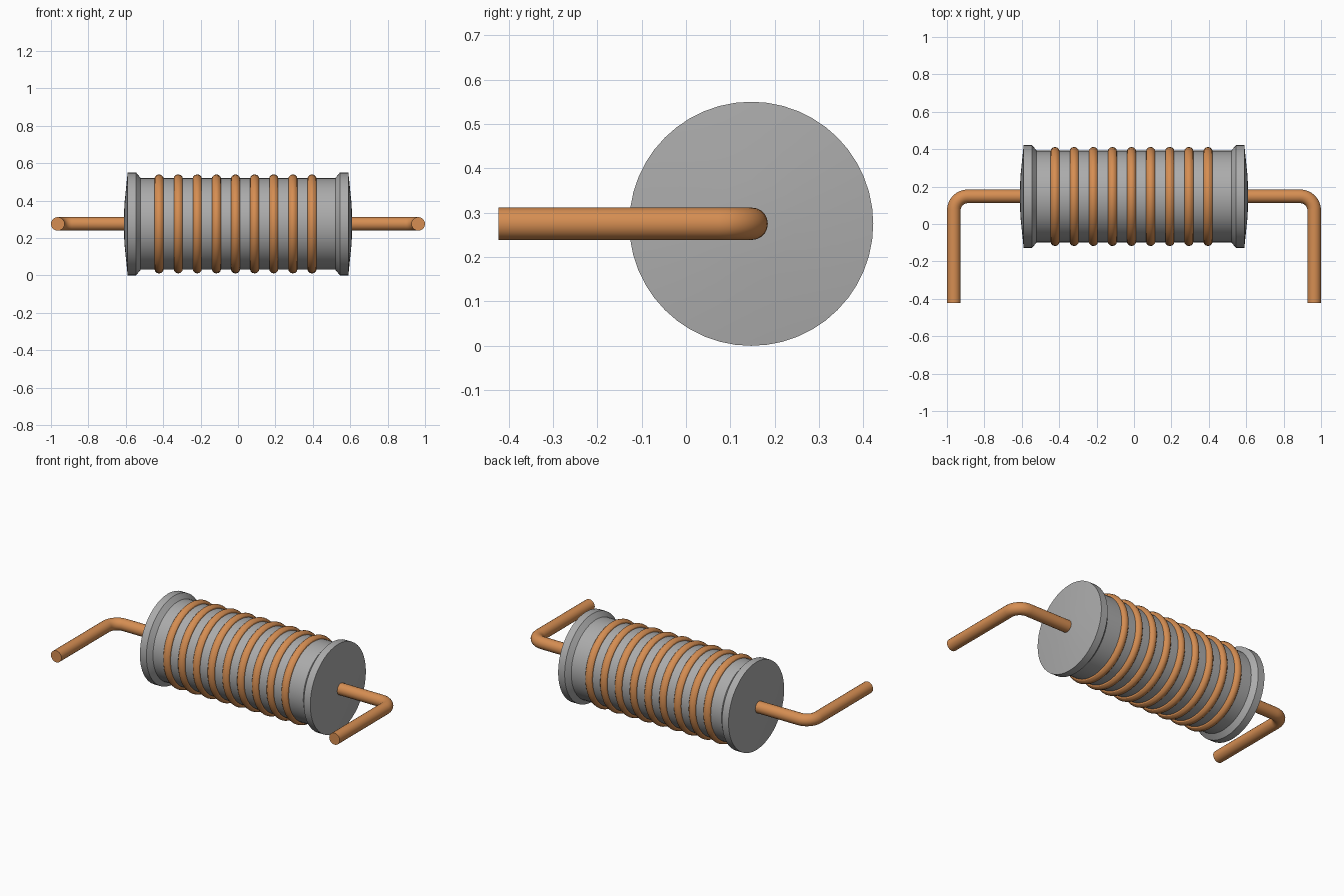
import bpy, bmesh
from math import sin, cos, pi, radians
from mathutils import Vector

if "Cube" in bpy.data.objects:
    bpy.data.objects.remove(bpy.data.objects["Cube"])

CY, CZ = 0.147, 0.275          # axis of the bobbin, parallel to x
WIRE = 0.0365                  # lead radius

copper = bpy.data.materials.new("copper")
copper.diffuse_color = (0.67, 0.27, 0.085, 1)
copper.use_nodes = True
copper.node_tree.nodes["Principled BSDF"].inputs["Base Color"].default_value = copper.diffuse_color
ferrite = bpy.data.materials.new("dark_grey")
ferrite.diffuse_color = (0.41, 0.41, 0.41, 1)
ferrite.use_nodes = True
ferrite.node_tree.nodes["Principled BSDF"].inputs["Base Color"].default_value = ferrite.diffuse_color


def finish(name, bm, mat):
    bmesh.ops.recalc_face_normals(bm, faces=bm.faces)
    me = bpy.data.meshes.new(name)
    bm.to_mesh(me)
    bm.free()
    ob = bpy.data.objects.new(name, me)
    bpy.context.collection.objects.link(ob)
    me.materials.append(mat)
    bpy.ops.object.select_all(action='DESELECT')
    ob.select_set(True)
    bpy.context.view_layer.objects.active = ob
    bpy.ops.object.shade_smooth_by_angle(angle=radians(30))
    return ob


def lathe(name, profile, steps, mat, closed=False):
    """Spin (x, radius) points around the bobbin axis."""
    bm = bmesh.new()
    vs = [bm.verts.new((x, CY, CZ + r)) for x, r in profile]
    pairs = list(zip(vs, vs[1:])) + ([(vs[-1], vs[0])] if closed else [])
    edges = [bm.edges.new(p) for p in pairs]
    bmesh.ops.spin(bm, geom=vs + edges, cent=(0, CY, CZ), axis=(1, 0, 0),
                   angle=2 * pi, steps=steps)
    bmesh.ops.remove_doubles(bm, verts=bm.verts, dist=1e-5)
    return finish(name, bm, mat)


# Grey bobbin with flanges and slightly domed ends
half = [(0.609, 0), (0.608, 0.10), (0.59, 0.275), (0.545, 0.275), (0.52, 0.245)]
lathe("bobbin_core", [(-x, r) for x, r in half] + half[::-1], 48, ferrite)

# Nine copper winding turns
for i in range(9):
    x0 = -0.422 + i * 0.1022
    ring = [(x0 + 0.025 * cos(a * pi / 6), 0.24 + 0.025 * sin(a * pi / 6))
            for a in range(12)]
    lathe(f"winding_turn_{i + 1}", ring, 48, copper, closed=True)


# Bent copper leads: out along x, then forward to -y
def lead(name, side, bend=0.075, sides=20):
    lx = 1 - WIRE
    path = [(0.57, 0.148, 0)]
    for k in range(9):
        a = k / 8 * pi / 2
        path.append((lx - bend + bend * sin(a), 0.148 - bend + bend * cos(a), a))
    path.append((lx, -0.422, pi / 2))
    bm = bmesh.new()
    rings = []
    for x, y, a in path:
        out = Vector((sin(a), cos(a), 0))
        ring = []
        for j in range(sides):
            t = 2 * pi * j / sides
            p = Vector((x, y, CZ)) + WIRE * (out * cos(t) + Vector((0, 0, sin(t))))
            ring.append(bm.verts.new((p.x * side, p.y, p.z)))
        rings.append(ring)
    for r0, r1 in zip(rings, rings[1:]):
        for j in range(sides):
            k = (j + 1) % sides
            bm.faces.new((r0[j], r0[k], r1[k], r1[j]))
    bm.faces.new(rings[0])
    bm.faces.new(rings[-1])
    finish(name, bm, copper)


lead("right_lead", 1)
lead("left_lead", -1)
